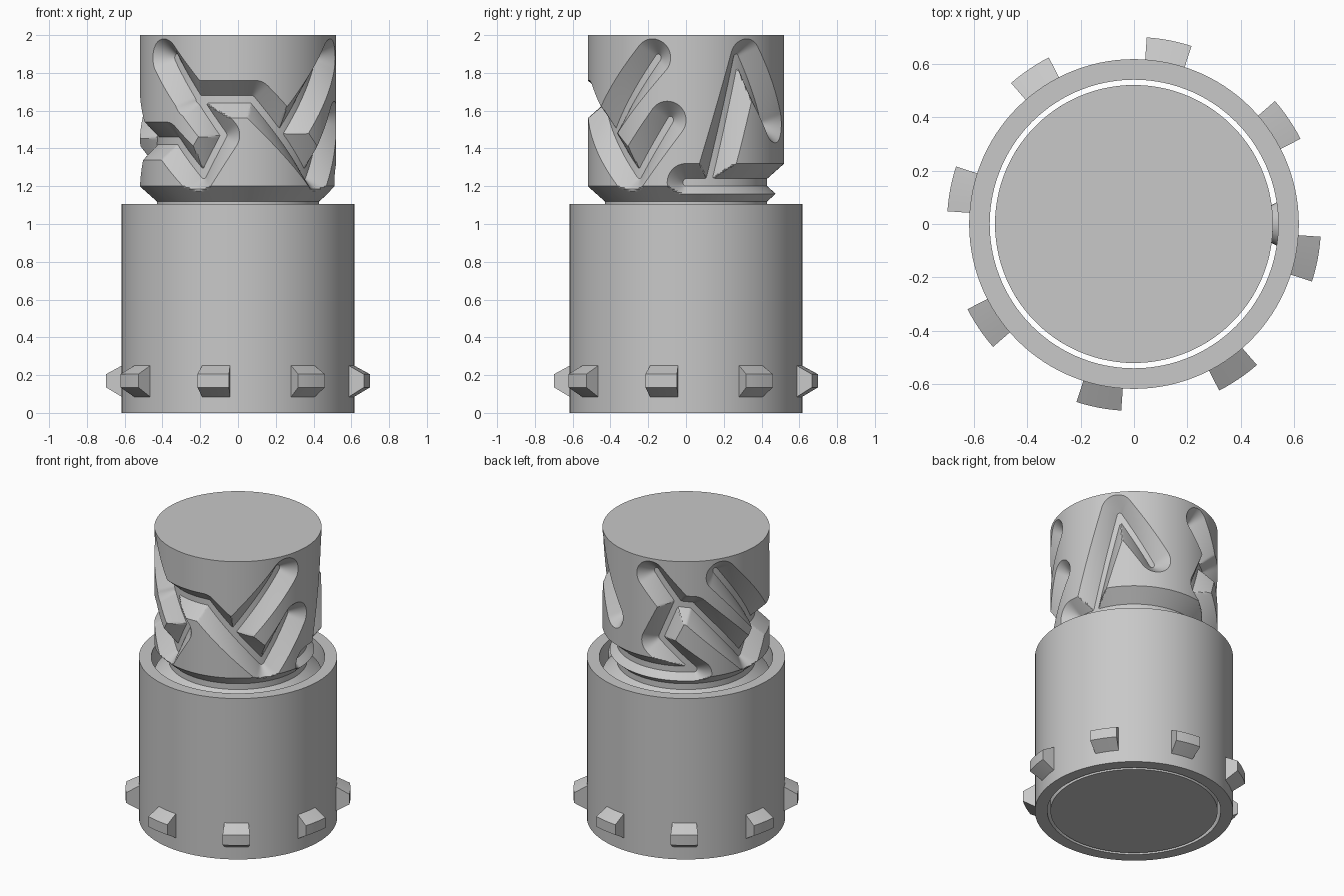
import bpy, bmesh
from math import radians, sin, cos, hypot, pi

if "Cube" in bpy.data.objects:
    bpy.data.objects.remove(bpy.data.objects["Cube"])

R = 0.52                        # piston radius
FLOOR_R = 0.43                  # radius of the groove floor
FLOOR_W, EDGE_W = 0.02, 0.10    # half widths of a groove at floor and surface
LOW, TOP = 0.98, 2.0            # carved stretch of the piston
COLS, ROWS = 400, 125
DEG = radians(1) * R
TURN = 2 * pi * R

grey = bpy.data.materials.new("light_grey")
grey.use_nodes = True
grey.diffuse_color = (0.58, 0.58, 0.58, 1)
grey.node_tree.nodes["Principled BSDF"].inputs["Base Color"].default_value = (0.58, 0.58, 0.58, 1)


def polar(r, a, z):
    """Point on a cylinder; angle 0 faces the front and grows towards +x."""
    return (r * sin(a), -r * cos(a), z)


def make_object(name, bm):
    """Turn the bmesh into an object, smooth with sharp edges kept."""
    bmesh.ops.recalc_face_normals(bm, faces=bm.faces)
    mesh = bpy.data.meshes.new(name)
    bm.to_mesh(mesh)
    bm.free()
    mesh.materials.append(grey)
    ob = bpy.data.objects.new(name, mesh)
    bpy.context.collection.objects.link(ob)
    bpy.ops.object.select_all(action='DESELECT')
    ob.select_set(True)
    bpy.context.view_layer.objects.active = ob
    bpy.ops.object.shade_smooth_by_angle(angle=radians(28))


def revolve(name, profile, start=0, end=2 * pi, steps=120):
    """Turn a closed (r, z) profile around z, capping open ends."""
    full = end - start > 6.28
    bm = bmesh.new()
    count = steps if full else steps + 1
    rings = [[bm.verts.new(polar(r, start + (end - start) * i / steps, z)) for r, z in profile]
             for i in range(count)]
    n = len(profile)
    for i in range(steps):
        a, b = rings[i], rings[(i + 1) % count]
        for j in range(n):
            k = (j + 1) % n
            bm.faces.new((a[j], a[k], b[k], b[j]))
    if not full:
        bm.faces.new(rings[0])
        bm.faces.new(rings[-1])
    make_object(name, bm)


# Guide track: connected runs of (degrees, z) on the unrolled piston
tracks = [
    [(-49, 1.88), (-10, 1.47), (-25, 1.26)],
    [(-29, 1.66), (10, 1.66), (55, 1.26), (79, 1.55)],
    [(70, 1.88), (31, 1.48)],
    [(155, 1.53), (128, 1.88), (106, 1.22)],
    [(90, 1.22), (222, 1.22), (194, 1.43), (208, 1.69), (190, 1.88)],
    [(208, 1.67), (220, 1.66), (265, 1.26), (281, 1.46), (240, 1.88)],
    [(281, 1.44), (313, 1.44), (335, 1.26)],
]
segments = []
for track in tracks:
    for (a0, z0), (a1, z1) in zip(track, track[1:]):
        ds, dz = (a1 - a0) * DEG, z1 - z0
        segments.append((a0 * DEG, z0, ds, dz, ds * ds + dz * dz))


def groove_distance(s, z):
    """Distance on the unrolled piston to the nearest groove centre line."""
    best = abs(z - 1.1)         # ring groove above the sleeve
    for s0, z0, ds, dz, sq in segments:
        u = s - s0 - ds / 2
        u += ds / 2 - TURN * round(u / TURN)
        v = z - z0
        t = min(1, max(0, (u * ds + v * dz) / sq))
        best = min(best, hypot(u - t * ds, v - t * dz))
    return best


def carved_point(s, z):
    """Move points beside a groove edge onto it, then sink them to depth."""
    d = groove_distance(s, z)
    reach = 0.0042
    for edge in (FLOOR_W, EDGE_W):
        if abs(d - edge) < reach:
            h = 0.0005
            gs = groove_distance(s + h, z) - groove_distance(s - h, z)
            gz = groove_distance(s, z + h) - groove_distance(s, z - h)
            size = hypot(gs, gz)
            if size > h:
                s += gs / size * (edge - d)
                z += gz / size * (edge - d)
                d = edge
    depth = min(1, max(0, (EDGE_W - d) / (EDGE_W - FLOOR_W)))
    return R - (R - FLOOR_R) * depth, s / R, z


# Piston: plain shank below, carved grid above
bm = bmesh.new()
rings, radii = [], []
for j in range(ROWS + 1):
    row = [carved_point(TURN * i / COLS, LOW + (TOP - LOW) * j / ROWS) for i in range(COLS)]
    rings.append([bm.verts.new(polar(*p)) for p in row])
    radii.append([p[0] for p in row])
for j in range(ROWS):
    for i in range(COLS):
        k = (i + 1) % COLS
        a, b, c, d = rings[j][i], rings[j][k], rings[j + 1][k], rings[j + 1][i]
        # split each cell along the diagonal that follows the groove edge
        if abs(radii[j][i] - radii[j + 1][k]) <= abs(radii[j][k] - radii[j + 1][i]):
            bm.faces.new((a, b, c))
            bm.faces.new((a, c, d))
        else:
            bm.faces.new((a, b, d))
            bm.faces.new((b, c, d))
foot = [bm.verts.new(polar(R, 2 * pi * i / COLS, 0)) for i in range(COLS)]
for i in range(COLS):
    k = (i + 1) % COLS
    bm.faces.new((foot[i], foot[k], rings[0][k], rings[0][i]))
bm.faces.new(foot)
bm.faces.new(rings[-1])
make_object("grooved_piston", bm)

# Outer sleeve
revolve("sleeve", [(0.617, 0), (0.617, 1.105), (0.54, 1.105), (0.54, 0)])

# Eight grip teeth around the foot of the sleeve
for i in range(8):
    mid = radians(-10.9 + 45 * i)
    revolve("grip_tooth", [(0.6, 0.085), (0.617, 0.085), (0.7, 0.135), (0.7, 0.205),
                           (0.617, 0.25), (0.6, 0.25)],
            mid - radians(7), mid + radians(7), 6)

# Follower pin inside the sleeve, reaching into the ring groove
bm = bmesh.new()
bmesh.ops.create_cone(bm, cap_ends=True, segments=24, radius1=0.03, radius2=0.09, depth=0.11)
for v in bm.verts:
    x, y, z = v.co
    v.co = (z + 0.495, x, y + 1.0)
make_object("follower_pin", bm)
